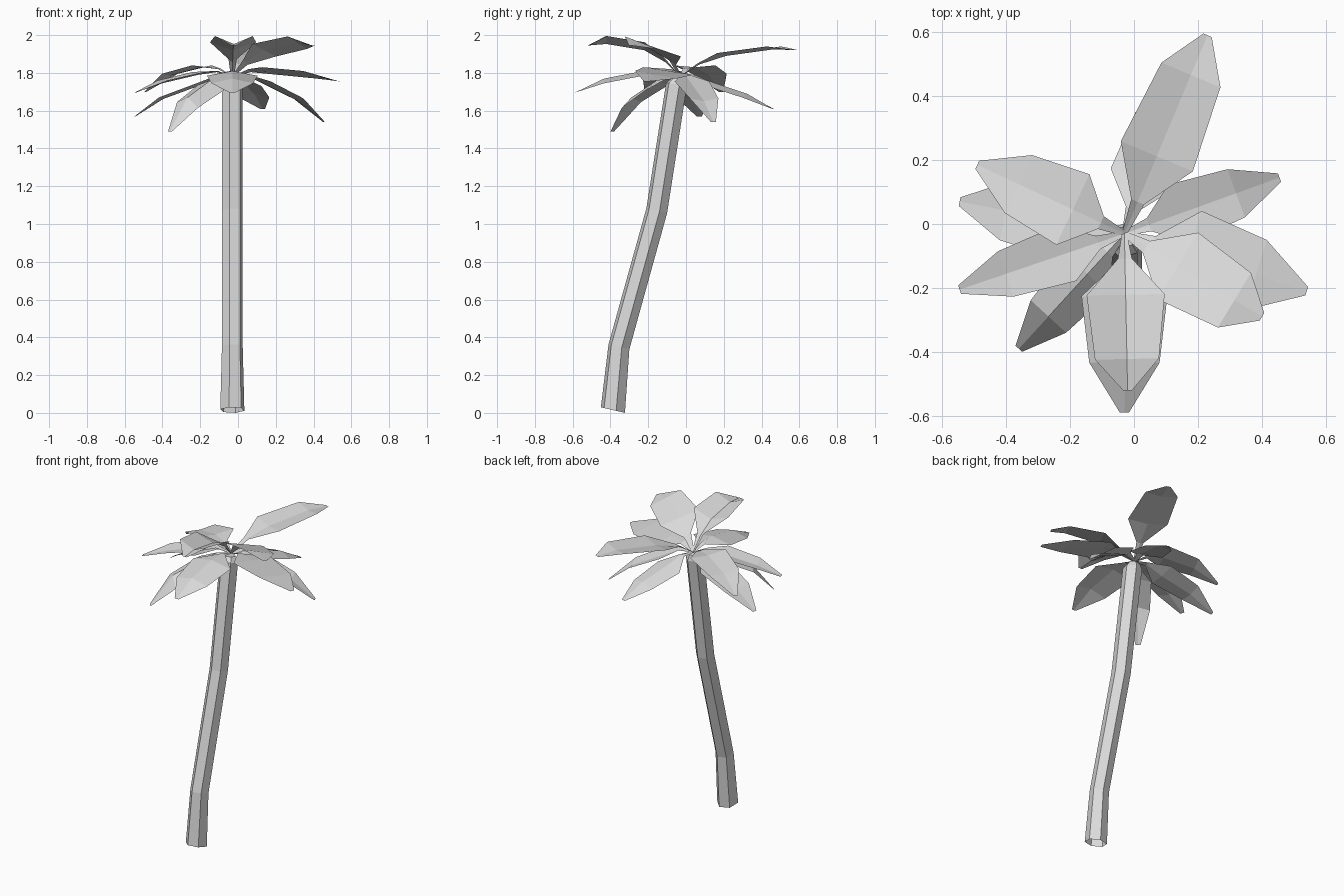
import bpy
import math
from mathutils import Vector

cube = bpy.data.objects.get("Cube")
if cube:
    bpy.data.objects.remove(cube, do_unlink=True)

grey = bpy.data.materials.new("light_grey")
grey.use_nodes = True
grey.diffuse_color = (0.7, 0.7, 0.7, 1)
shader = next(n for n in grey.node_tree.nodes if n.type == 'BSDF_PRINCIPLED')
shader.inputs["Base Color"].default_value = grey.diffuse_color


def add_mesh(name, verts, faces):
    mesh = bpy.data.meshes.new(name)
    mesh.from_pydata(verts, [], faces)
    mesh.materials.append(grey)
    mesh.update()
    obj = bpy.data.objects.new(name, mesh)
    bpy.context.collection.objects.link(obj)
    return obj


def build_trunk(rings, sides=6):
    """Loft tilted rings, each given as (y, z, radius, tilt); the foot is open."""
    verts, faces = [], []
    for y, z, radius, tilt in rings:
        for i in range(sides):
            a = math.tau * (i + 0.25) / sides
            dy = radius * math.sin(a)
            verts.append((crown.x + radius * math.cos(a), y + dy, z - tilt * dy))
    for r in range(len(rings) - 1):
        for i in range(sides):
            j = (i + 1) % sides
            low, high = r * sides, (r + 1) * sides
            faces.append((low + i, low + j, high + j, high + i))
    faces.append(tuple(range(len(verts) - sides, len(verts))))
    return add_mesh("trunk", verts, faces)


def build_leaf(name, tip, inner_z, outer_z, width, fold, roll):
    """Folded blade: fold lifts both edges, roll lifts the right edge."""
    tip = Vector(tip)
    reach = Vector((tip.x - crown.x, tip.y - crown.y, 0))
    side = Vector((reach.y, -reach.x, 0)).normalized()
    raised = tip.z > 1.9
    stalk_z = crown.z + 0.02 + (inner_z - crown.z) * 0.4
    sections = [
        (0, crown.z, 0.008, 0),
        (0.16, stalk_z, 0.022, 0.4),
        (0.39 if raised else 0.35, inner_z, 0.122 * width, 1),
        (0.8 if raised else 0.72, outer_z, 0.1 * width, 1),
        (1, tip.z, 0.014, 0),
    ]
    verts, faces = [], []
    for t, z, half, bend in sections:
        rib = Vector((crown.x, crown.y, z)) + reach * t
        for s in (-1, 0, 1):
            lift = bend * (fold * abs(s) + roll * s)
            verts.append(rib + side * half * s + Vector((0, 0, lift)))
    for r in range(len(sections) - 1):
        for c in range(2):
            k = r * 3 + c
            faces.append((k, k + 1, k + 4, k + 3))
    return add_mesh(name, verts, faces)


crown = Vector((-0.03, -0.03, 1.78))

# Leaning trunk, bent near the foot and tapered under the crown
build_trunk([
    (-0.387, 0.015, 0.066, 0.23),
    (-0.355, 0.35, 0.057, 0.25),
    (-0.155, 1.07, 0.057, 0.22),
    (-0.05, 1.74, 0.057, 0.15),
    (-0.04, 1.77, 0.035, 0.1),
])

# Leaves: tip, rib heights, width, fold, roll
leaves = {
    "back_upper_leaf": ((0.23, 0.59, 1.92), 1.89, 1.925, 1, 0.015, 0),
    "front_upper_leaf": ((-0.02, -0.52, 1.945), 1.92, 1.953, 1, 0.042, 0),
    "front_lower_leaf": ((-0.03, -0.59, 1.695), 1.81, 1.77, 1.1, -0.025, 0),
    "front_left_upper_leaf": ((0.4, -0.29, 1.945), 1.92, 1.96, 1, 0, 0.033),
    "left_leaf": ((0.54, -0.21, 1.755), 1.81, 1.79, 1.15, 0, 0.02),
    "back_left_leaf": ((0.455, 0.145, 1.54), 1.74, 1.65, 0.8, 0.015, 0),
    "back_right_leaf": ((-0.49, 0.185, 1.7), 1.83, 1.785, 1, 0.01, 0),
    "right_lower_leaf": ((-0.545, 0.07, 1.57), 1.73, 1.66, 0.95, 0.01, 0),
    "right_leaf": ((-0.545, -0.205, 1.695), 1.79, 1.745, 0.75, 0.015, 0),
    "front_right_lower_leaf": ((-0.36, -0.39, 1.49), 1.76, 1.67, 0.75, -0.04, 0.015),
    "back_lower_leaf": ((0.13, 0.46, 1.61), 1.75, 1.69, 0.85, -0.02, 0),
}
for name, shape in leaves.items():
    build_leaf(name, *shape)
